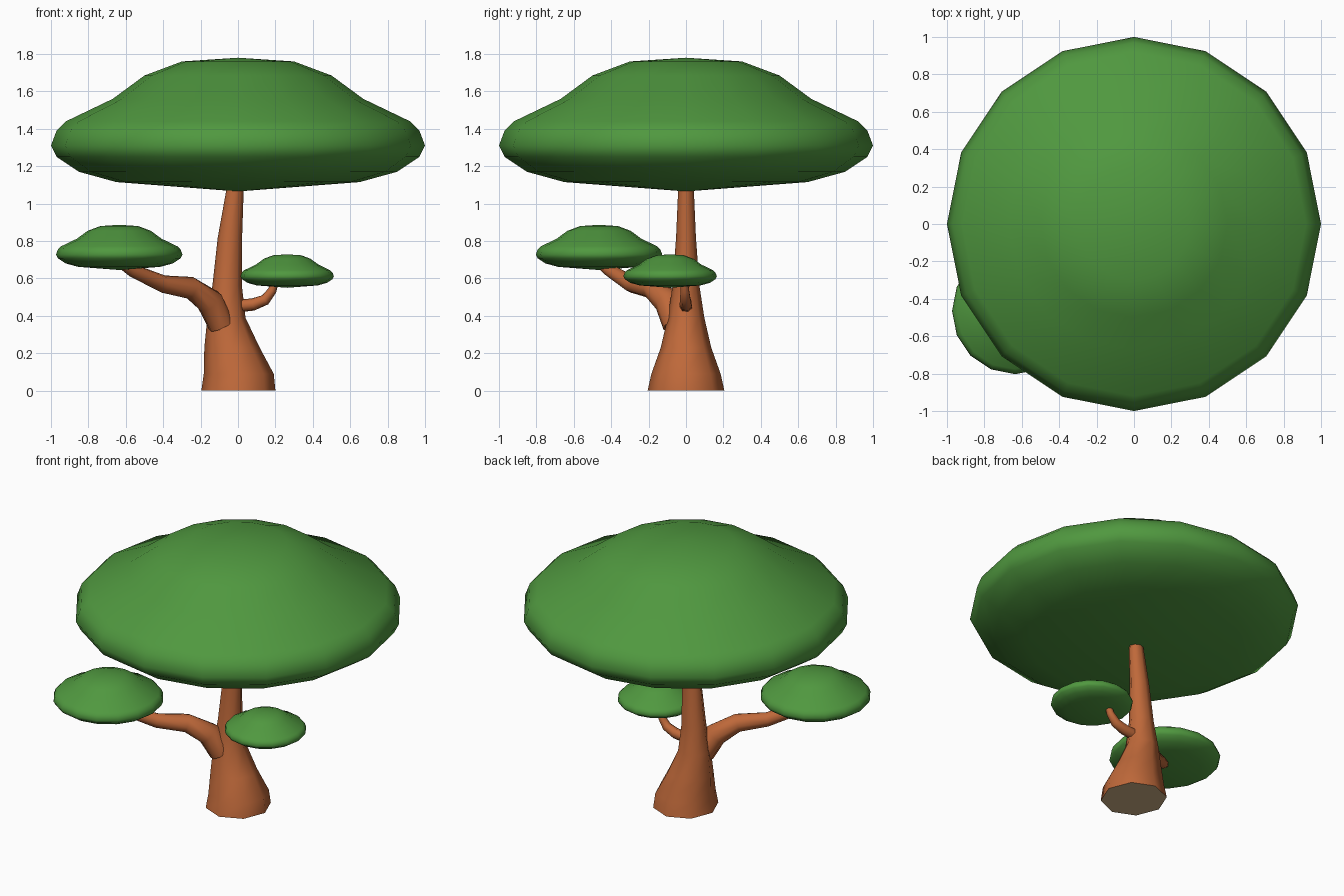
import bpy, bmesh, math
from mathutils import Vector

if "Cube" in bpy.data.objects:
    bpy.data.objects.remove(bpy.data.objects["Cube"])


def material(name, rgb):
    m = bpy.data.materials.new(name)
    m.diffuse_color = (*rgb, 1)
    m.use_nodes = True
    m.node_tree.nodes["Principled BSDF"].inputs["Base Color"].default_value = m.diffuse_color
    return m


LEAF = material("leaf green", (0.080, 0.315, 0.050))
BARK = material("bark brown", (0.52, 0.140, 0.042))
WOOD = material("cut wood", (0.62, 0.44, 0.24))


def loft(name, rings, mats):
    """Skin a list of vertex rings; a one-point ring closes to a tip."""
    bm = bmesh.new()
    rows = [[bm.verts.new(p) for p in ring] for ring in rings]
    for a, b in zip(rows, rows[1:]):
        n = max(len(a), len(b))
        for i in range(n):
            j = (i + 1) % n
            if len(a) == 1:
                bm.faces.new((a[0], b[j], b[i]))
            elif len(b) == 1:
                bm.faces.new((a[i], a[j], b[0]))
            else:
                bm.faces.new((a[i], a[j], b[j], b[i]))
    for row in (rows[0], rows[-1]):
        if len(row) > 1:
            bm.faces.new(row)
    bmesh.ops.recalc_face_normals(bm, faces=bm.faces)
    mesh = bpy.data.meshes.new(name)
    for m in mats:
        mesh.materials.append(m)
    # underside on the ground shows the cut wood
    if len(mats) > 1:
        for f in bm.faces:
            if f.normal.z < -0.9 and f.calc_center_median().z < 0.01:
                f.material_index = 1
    bm.to_mesh(mesh)
    bm.free()
    ob = bpy.data.objects.new(name, mesh)
    bpy.context.collection.objects.link(ob)
    bpy.ops.object.select_all(action='DESELECT')
    ob.select_set(True)
    bpy.context.view_layer.objects.active = ob
    bpy.ops.object.shade_smooth_by_angle(angle=math.radians(60))
    return ob


def circle(n):
    return [(math.cos(math.tau * i / n), math.sin(math.tau * i / n)) for i in range(n)]


# Mushroom-like leaf cap: (radius, height above its lowest point)
CAP = [(0, 0), (0.65, 0.05), (0.85, 0.105), (0.97, 0.185), (1.0, 0.245), (0.97, 0.325),
       (0.92, 0.375), (0.67, 0.495), (0.5, 0.62), (0.3, 0.695), (0, 0.715)]


def canopy(name, x, y, z, s):
    rings = []
    for r, h in CAP:
        pts = circle(16) if r else [(0, 0)]
        rings.append([(x + s * r * c, y + s * r * d, z + s * h) for c, d in pts])
    loft(name, rings, [LEAF])


canopy("main_canopy", 0, 0, 1.065, 1.0)
canopy("left_canopy", -0.635, -0.465, 0.645, 0.338)
canopy("right_canopy", 0.263, -0.085, 0.55, 0.25)

# Trunk: (height, centre x, x radius, y radius)
TRUNK = [(0, 0.002, 0.198, 0.205), (0.09, 0.004, 0.187, 0.185), (0.23, -0.032, 0.148, 0.135),
         (0.39, -0.062, 0.102, 0.098), (0.56, -0.058, 0.079, 0.072),
         (0.82, -0.043, 0.065, 0.053), (1.12, -0.011, 0.043, 0.040)]
loft("trunk", [[(cx + rx * c, ry * d, z) for c, d in circle(8)] for z, cx, rx, ry in TRUNK],
     [BARK, WOOD])


def branch(name, path, n):
    """Tapered tube along (x, y, z, radius) points."""
    pts = [Vector(p[:3]) for p in path]
    side = None
    rings = []
    for i, p in enumerate(pts):
        t = (pts[min(i + 1, len(pts) - 1)] - pts[max(i - 1, 0)]).normalized()
        ref = side if side else Vector((0.57, -0.82, 0))
        side = (ref - t * ref.dot(t)).normalized()
        up = t.cross(side)
        rings.append([p + path[i][3] * (side * c + up * d) for c, d in circle(n)])
    loft(name, rings, [BARK])


# Branches carrying the two small canopies
branch("left_branch", [(-0.09, -0.055, 0.35, 0.07), (-0.15, -0.095, 0.475, 0.075),
                       (-0.255, -0.18, 0.55, 0.06), (-0.40, -0.29, 0.57, 0.047),
                       (-0.57, -0.41, 0.645, 0.035), (-0.62, -0.45, 0.68, 0.03)], 8)
branch("right_branch", [(-0.02, 0, 0.45, 0.035), (0.08, 0, 0.46, 0.034),
                        (0.145, -0.003, 0.485, 0.03), (0.183, -0.005, 0.535, 0.024),
                        (0.20, -0.008, 0.59, 0.02)], 7)
